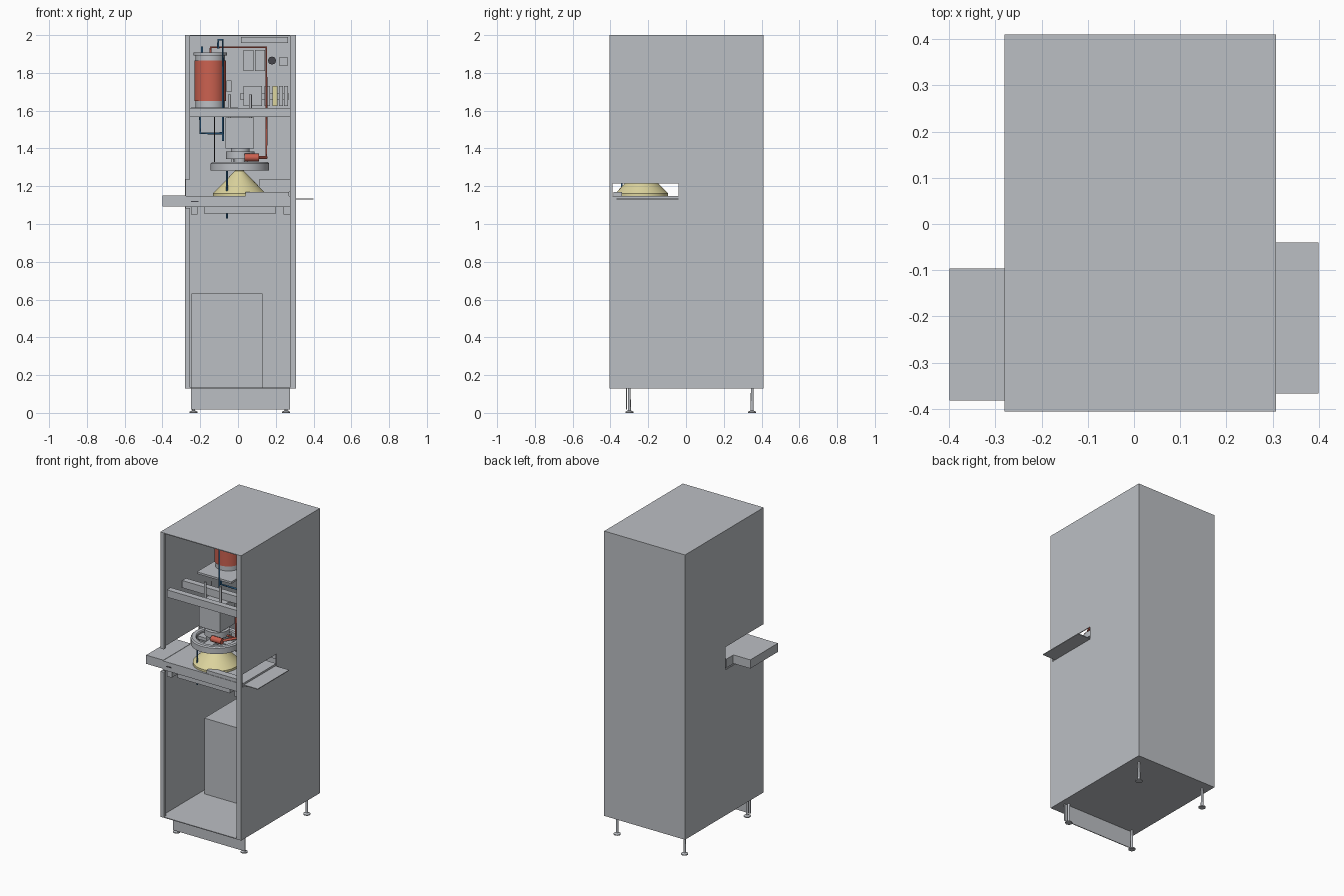
import bpy, bmesh
from math import cos, sin, pi
from mathutils import Vector

old = bpy.data.objects.get("Cube")
if old:
    bpy.data.objects.remove(old, do_unlink=True)


def material(name, rgb):
    m = bpy.data.materials.new(name)
    m.use_nodes = True
    m.diffuse_color = (*rgb, 1)
    m.node_tree.nodes["Principled BSDF"].inputs["Base Color"].default_value = (*rgb, 1)
    return m


GREY = material("steel grey", (0.5, 0.52, 0.55))
RED = material("tank red", (0.6, 0.12, 0.08))
BLUE = material("hose blue", (0.03, 0.14, 0.3))
CREAM = material("cream yellow", (0.72, 0.66, 0.34))
DARK = material("dark grey", (0.06, 0.06, 0.07))


def add(name, data, mat):
    ob = bpy.data.objects.new(name, data)
    bpy.context.collection.objects.link(ob)
    data.materials.append(mat)
    return ob


def box(name, x, y, z, mat=GREY):
    """Box from (low, high) pairs on each axis."""
    bm = bmesh.new()
    bmesh.ops.create_cube(bm, size=1)
    for v in bm.verts:
        v.co = Vector([(a + b) / 2 + c * (b - a) for (a, b), c in zip((x, y, z), v.co)])
    me = bpy.data.meshes.new(name)
    bm.to_mesh(me)
    bm.free()
    return add(name, me, mat)


def lathe(name, profile, x, y, mat=GREY, n=40, closed=False):
    """Revolve (radius, z) points around a vertical axis at x, y."""
    bm = bmesh.new()
    rings = [[bm.verts.new((x + r * cos(2 * pi * i / n), y + r * sin(2 * pi * i / n), z))
              for i in range(n)] for r, z in profile]
    pairs = list(zip(rings, rings[1:]))
    if closed:
        pairs.append((rings[-1], rings[0]))
    else:
        bm.faces.new(rings[0])
        bm.faces.new(rings[-1])
    for a, b in pairs:
        for i in range(n):
            j = (i + 1) % n
            bm.faces.new((a[i], a[j], b[j], b[i]))
    bmesh.ops.recalc_face_normals(bm, faces=bm.faces)
    me = bpy.data.meshes.new(name)
    bm.to_mesh(me)
    bm.free()
    ob = add(name, me, mat)
    bpy.ops.object.select_all(action="DESELECT")
    ob.select_set(True)
    bpy.context.view_layer.objects.active = ob
    bpy.ops.object.shade_smooth_by_angle()
    return ob


def rod(name, x, y, z, r, mat=GREY, n=20):
    return lathe(name, [(r, z[0]), (r, z[1])], x, y, mat, n)


def pipe(name, points, r, mat):
    cu = bpy.data.curves.new(name, "CURVE")
    cu.dimensions = "3D"
    cu.bevel_depth = r
    cu.bevel_resolution = 2
    cu.use_fill_caps = True
    s = cu.splines.new("POLY")
    s.points.add(len(points) - 1)
    for p, co in zip(s.points, points):
        p.co = (*co, 1)
    return add(name, cu, mat)


def cut(ob, x, y, z):
    """Cut a box-shaped opening and drop the cutter."""
    cutter = box("cutter", x, y, z)
    mod = ob.modifiers.new("opening", "BOOLEAN")
    mod.operation, mod.object, mod.solver = "DIFFERENCE", cutter, "EXACT"
    dg = bpy.context.evaluated_depsgraph_get()
    me = bpy.data.meshes.new_from_object(ob.evaluated_get(dg))
    ob.modifiers.clear()
    ob.data = me
    bpy.data.objects.remove(cutter, do_unlink=True)


# Cabinet shell, open at the front
X0, X1, Y0, Y1, Z0, Z1, T = -0.28, 0.307, -0.406, 0.41, 0.13, 2.0, 0.005
box("cabinet_roof", (X0, X1), (Y0, Y1), (Z1 - T, Z1))
box("cabinet_floor", (X0, X1), (Y0, Y1), (Z0, Z0 + T))
box("cabinet_back", (X0, X1), (Y1 - T, Y1), (Z0 + T, Z1 - T))
left_wall = box("left_wall", (X1 - T, X1), (Y0, Y1 - T), (Z0 + T, Z1 - T))
cut(left_wall, (0.2, 0.4), (-0.39, -0.04), (1.13, 1.215))
right_wall = box("right_wall", (X0, X0 + T), (Y0, Y1 - T), (Z0 + T, Z1 - T))
cut(right_wall, (-0.4, -0.2), (-0.5, -0.01), (1.085, 1.235))
box("left_post", (0.275, X1 - T), (Y0, -0.392), (Z0 + T, Z1 - T))
for part, z in (("lower", (Z0 + T, 1.085)), ("upper", (1.235, Z1 - T))):
    box("right_post_" + part, (X0 + T, -0.255), (Y0, -0.385), z)

# Feet and kick plate
for x in (-0.235, 0.255):
    for y in (-0.3, 0.35):
        lathe("foot", [(0.021, 0), (0.021, 0.006), (0.008, 0.013), (0.007, Z0)], x, y, n=20)
box("kick_plate", (-0.25, 0.275), (-0.318, -0.313), (0.017, Z0))

# Lower equipment box
box("lower_unit", (-0.245, 0.13), (0.0, 0.38), (0.135, 0.632))

# Work deck with its supports and side trays
box("deck", (-0.275, 0.3), (-0.388, -0.03), (1.09, 1.148))
box("deck_under_beam", (-0.18, 0.2), (-0.37, -0.33), (1.055, 1.09))
for x in (-0.25, 0.24):
    box("deck_bracket", (x, x + 0.035), (-0.38, -0.05), (1.05, 1.09))
box("handle_slot", (-0.25, -0.21), (-0.391, -0.387), (1.116, 1.122), DARK)
box("right_tray", (-0.4, -0.275), (-0.382, -0.096), (1.093, 1.15))
box("left_tray", (0.29, 0.4), (-0.367, -0.04), (1.131, 1.136))
box("slide_plate", (0.04, 0.27), (-0.385, -0.34), (1.148, 1.17))
box("slide_cover", (0.11, 0.295), (-0.02, 0.06), (1.17, 1.235))

# Cone and ring head
CX, CY = 0.007, -0.235
lathe("cone", [(0.14, 1.148), (0.14, 1.162), (0.024, 1.28), (0.024, 1.29)], CX, CY, CREAM, 48)
lathe("head_ring", [(0.155, 1.282), (0.155, 1.32), (0.148, 1.327), (0.125, 1.327),
                    (0.12, 1.32), (0.12, 1.282)], CX + 0.003, CY, n=48, closed=True)
box("head_cross_bar", (-0.115, 0.13), (CY - 0.03, CY + 0.03), (1.29, 1.31))
box("head_cross_bar_side", (CX - 0.03, CX + 0.03), (-0.355, -0.115), (1.291, 1.309))
for i in range(4):
    a = pi / 4 + i * pi / 2
    rod("head_pin", CX + 0.05 * cos(a), CY + 0.05 * sin(a), (1.3, 1.36), 0.008)
lathe("shaft_collar", [(0.03, 1.31), (0.03, 1.345), (0.075, 1.345), (0.075, 1.385),
                       (0.05, 1.385), (0.05, 1.405)], CX + 0.005, CY)

# Drive housing hung from two cross beams
box("drive_housing", (-0.065, 0.085), (-0.31, -0.16), (1.4, 1.565))
for y in (-0.375, -0.215):
    box("cross_beam", (-0.255, 0.275), (y, y + 0.04), (1.567, 1.615))
for x in (-0.045, 0.065):
    rod("guide_rod", x, -0.275, (1.56, 1.685), 0.008)

# Tank on its shelf
TX, TY = -0.147, 0.11
box("tank_shelf", (-0.25, 0.0), (-0.07, 0.25), (1.605, 1.618))
lathe("tank_base", [(0.078, 1.618), (0.078, 1.65)], TX, TY)
rod("tank", TX, TY, (1.65, 1.865), 0.083, RED, 48)
lathe("tank_cap", [(0.078, 1.865), (0.078, 1.892), (0.088, 1.892), (0.088, 1.907)], TX, TY)

# Hoses
pipe("red_pipe", [(-0.145, TY, 1.9), (-0.145, TY, 1.935), (0.15, TY, 1.935),
                  (0.15, TY, 1.55), (0.15, CY, 1.5), (0.15, CY, 1.352), (0.08, CY, 1.352)], 0.006, RED)
pipe("red_valve", [(0.035, -0.32, 1.352), (0.11, -0.32, 1.352)], 0.02, RED)
pipe("red_valve_link", [(0.1, -0.32, 1.352), (0.15, CY, 1.352)], 0.008, RED)
pipe("blue_pipe", [(-0.2, TY, 1.62), (-0.2, TY, 1.48), (-0.08, TY, 1.48)], 0.006, BLUE)
pipe("blue_riser", [(-0.08, -0.08, 1.44), (-0.08, -0.08, 1.975), (-0.105, -0.08, 1.975),
                    (-0.105, -0.08, 1.93)], 0.006, BLUE)
pipe("blue_tank_stub", [(-0.19, TY, 1.9), (-0.19, TY, 1.94)], 0.006, BLUE)
pipe("blue_drain", [(-0.058, -0.34, 1.03), (-0.058, -0.34, 1.28)], 0.005, BLUE)
pipe("thin_cable", [(-0.125, -0.1, 1.3), (-0.125, -0.1, 1.6)], 0.002, DARK)

# Control gear on the back wall
BACK = Y1 - T
box("cable_duct", (0.015, 0.265), (BACK - 0.05, BACK), (1.957, 1.99))
for x in (0.03, 0.09):
    box("power_module", (x, x + 0.052), (BACK - 0.1, BACK), (1.81, 1.92))
    box("module_face", (x + 0.008, x + 0.044), (BACK - 0.104, BACK - 0.1), (1.82, 1.88))
pipe("switch_knob", [(0.18, BACK - 0.06, 1.865), (0.18, BACK, 1.865)], 0.022, DARK)
box("terminal_box", (0.217, 0.265), (BACK - 0.05, BACK), (1.84, 1.882))
for x, w, mat in ((0.028, 0.1, GREY), (0.14, 0.03, GREY), (0.182, 0.028, CREAM),
                  (0.216, 0.022, GREY), (0.244, 0.022, GREY)):
    box("rail_module", (x, x + w), (BACK - 0.07, BACK), (1.625, 1.73), mat)
box("small_module", (-0.06, -0.035), (BACK - 0.05, BACK), (1.7, 1.76))
box("mounting_rail", (0.01, 0.27), (BACK - 0.015, BACK), (1.66, 1.69))
